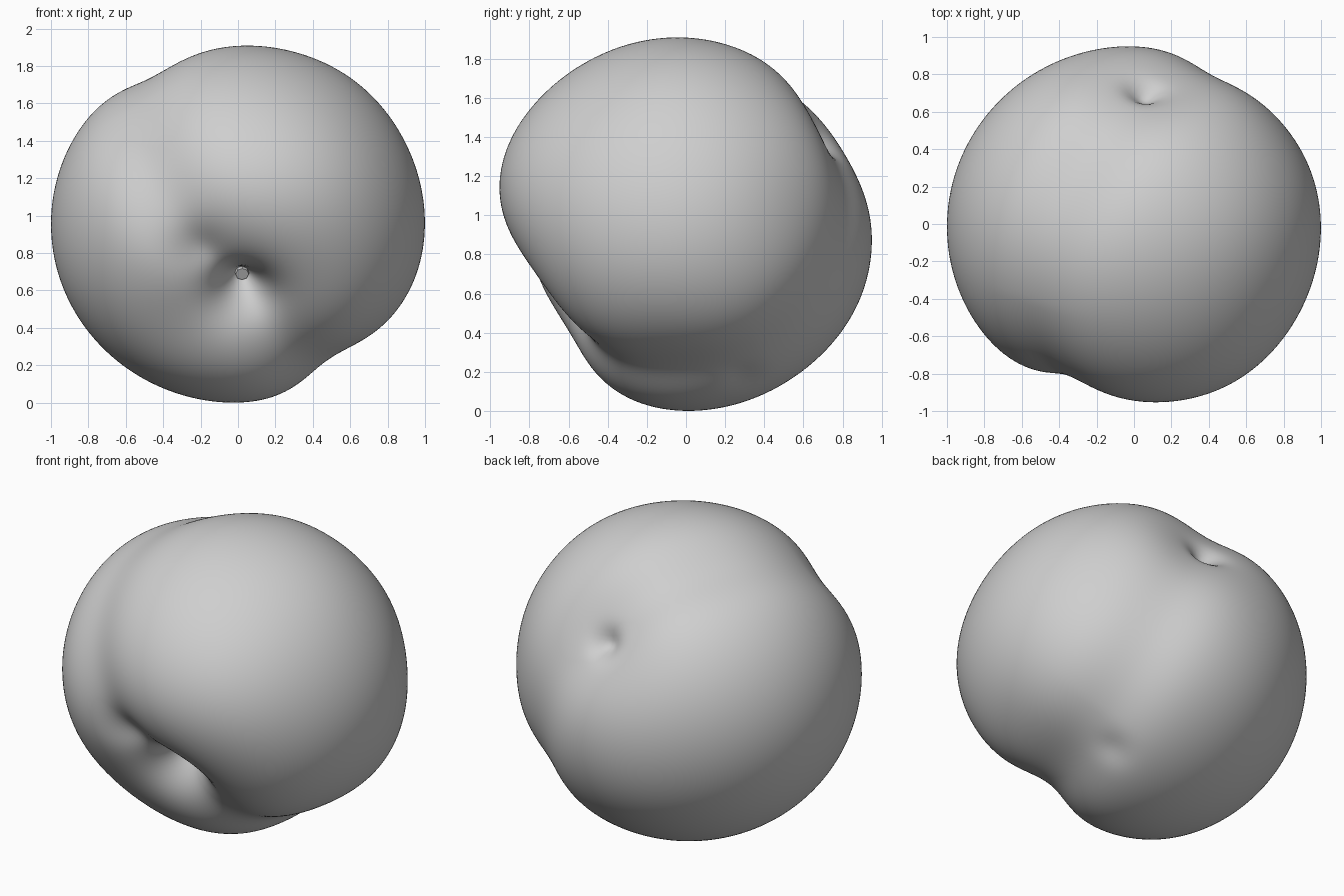
import bpy, bmesh, math
from mathutils import Vector

cube = bpy.data.objects.get("Cube")
if cube:
    bpy.data.objects.remove(cube)

# One plain grey for everything
grey = bpy.data.materials.new("plain grey")
grey.use_nodes = True
colour = (0.62, 0.62, 0.62, 1)
grey.diffuse_color = colour
grey.node_tree.nodes["Principled BSDF"].inputs["Base Color"].default_value = colour

stem_dir = Vector((0.04, -0.86, -0.5)).normalized()
tip_dir = Vector((0.05, 0.66, 0.4)).normalized()
seam_normal = Vector((0.82, -0.33, 0.46)).normalized()

# Round hollows (and swellings, with negative depth): direction, depth, width
hollows = [
    (stem_dir, 0.2, 0.52),                      # broad stem basin
    (stem_dir, 0.2, 0.19),                      # deep stem pit
    (Vector((-0.2, -0.75, -0.12)), 0.04, 0.15),  # fold beside the pit
    (Vector((-0.25, -0.6, -0.52)), 0.02, 0.3),  # flat beside the basin
    (tip_dir, 0.08, 0.4),                       # tip basin
    (tip_dir, 0.07, 0.1),                       # tip slit
    (Vector((0.38, 0.3, -0.78)), 0.02, 0.1),    # small dent underneath
    (Vector((0.62, -0.1, -0.72)), 0.05, 0.4),   # flattened underside
    (Vector((0.7, 0.7, 0.05)), 0.025, 0.4),     # flattened back corner
    (Vector((-0.35, 0.35, 0.87)), 0.03, 0.4),   # flattened upper back
    (Vector((0.4, -0.85, 0.28)), -0.04, 0.5),   # swollen front lobe
    (Vector((0.6, 0, 0.8)), -0.012, 0.4),       # swollen shoulder
    (Vector((-0.05, 0.85, -0.4)), -0.015, 0.4),  # swollen lower back
]


def bump(x, width):
    return math.exp(-(x / width) ** 2)


def surface(d):
    """Point on the fruit in direction d."""
    k = d.dot(stem_dir)
    u = d.dot(seam_normal) - 0.08 * k * k
    # Seam running all the way round, deeper towards the stem
    r = 1 - (0.05 + 0.045 * max(k, 0)) * bump(u, 0.27 if u > 0 else 0.23)
    for direction, depth, width in hollows:
        r -= depth * bump(d.angle(direction), width)
    return Vector((d.x * r, d.y * r * 0.97 - 0.015, d.z * r * 0.96 + 0.955))


def make_object(name, bm):
    mesh = bpy.data.meshes.new(name)
    bm.to_mesh(mesh)
    bm.free()
    mesh.materials.append(grey)
    obj = bpy.data.objects.new(name, mesh)
    bpy.context.collection.objects.link(obj)
    return obj


# Fruit body
bm = bmesh.new()
bmesh.ops.create_icosphere(bm, subdivisions=6, radius=1)
for v in bm.verts:
    v.co = surface(v.co.normalized())
for f in bm.faces:
    f.smooth = True
make_object("fruit_body", bm)

# Stem stub at the bottom of the pit
bm = bmesh.new()
bmesh.ops.create_cone(bm, cap_ends=True, segments=8, radius1=0.05,
                      radius2=0.035, depth=0.1)
stub = make_object("stem_stub", bm)
stub.location = surface(stem_dir)
stub.rotation_euler = stem_dir.to_track_quat('Z', 'Y').to_euler()
